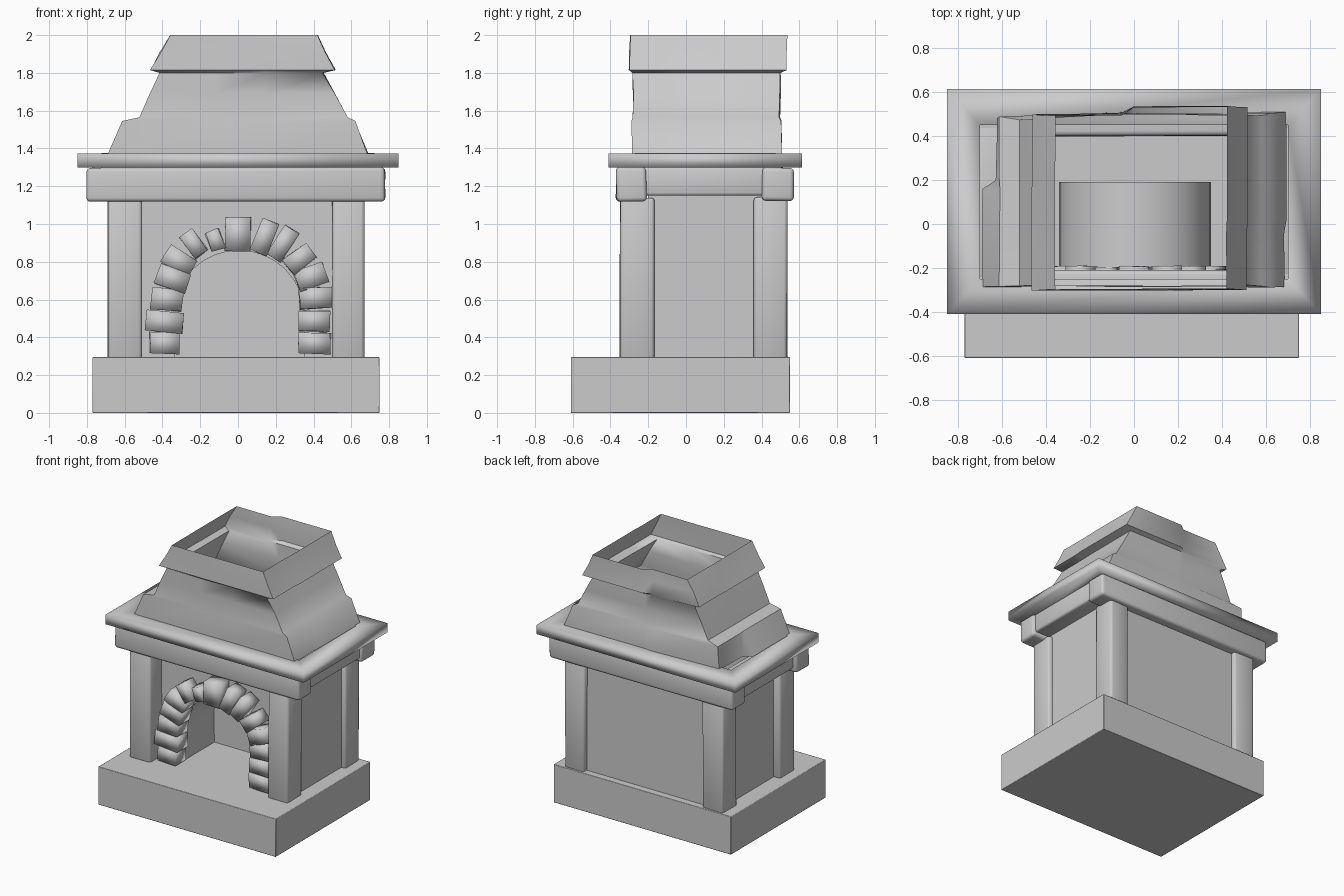
import bpy, bmesh, math, random
from mathutils import Matrix, Vector

if "Cube" in bpy.data.objects:
    bpy.data.objects.remove(bpy.data.objects["Cube"])

random.seed(4)


def finish(name, bm, bevel=0.0, angle=40, segments=2):
    bmesh.ops.recalc_face_normals(bm, faces=bm.faces[:])
    me = bpy.data.meshes.new(name)
    bm.to_mesh(me)
    bm.free()
    ob = bpy.data.objects.new(name, me)
    bpy.context.collection.objects.link(ob)
    if bevel:
        mod = ob.modifiers.new("soft_edges", 'BEVEL')
        mod.width = bevel
        mod.segments = segments
    bpy.ops.object.select_all(action='DESELECT')
    ob.select_set(True)
    bpy.context.view_layer.objects.active = ob
    bpy.ops.object.shade_smooth_by_angle(angle=math.radians(angle))
    return ob


def box(name, x, y, z, bevel=0.0, wobble=0.0, segments=2, angle=180):
    bm = bmesh.new()
    bmesh.ops.create_cube(bm, size=1)
    for v in bm.verts:
        v.co = Vector([a[0] + (c + 0.5) * (a[1] - a[0]) + random.uniform(-wobble, wobble)
                       for c, a in zip(v.co, (x, y, z))])
    return finish(name, bm, bevel, angle, segments)


def loft(name, rings, loop=False, angle=40):
    bm = bmesh.new()
    vs = [[bm.verts.new(p) for p in r] for r in rings]
    if loop:
        vs.append(vs[0])
    for a, b in zip(vs, vs[1:]):
        n = len(a)
        for i in range(n):
            bm.faces.new((a[i], a[(i + 1) % n], b[(i + 1) % n], b[i]))
    return finish(name, bm, 0, angle)


def rect(x0, x1, y0, y1, z):
    return [(x0, y0, z), (x1, y0, z), (x1, y1, z), (x0, y1, z)]


# Hearth base
box("hearth_base", (-0.77, 0.75), (-0.61, 0.55), (0, 0.295), 0.004, angle=60)

# Corner pillars
for label, y in (("front", (-0.35, -0.165)), ("back", (0.36, 0.535))):
    for side, x in (("left", (-0.69, -0.51)), ("right", (0.50, 0.67))):
        box(f"{label}_{side}_pillar", x, y, (0.28, 1.14), 0.018, 0.003)

# Side and back walls, set just behind the pillar faces
box("left_wall", (-0.635, -0.58), (-0.2, 0.42), (0.28, 1.17), angle=40)
box("right_wall", (0.58, 0.635), (-0.2, 0.42), (0.28, 1.17), angle=40)
box("back_wall", (-0.56, 0.56), (0.45, 0.497), (0.28, 1.17), angle=40)

# Front wall with arched opening and the vaulted firebox behind it
N = 16
WALL = -0.205
arch = [(-0.335, 0.28)]
for i in range(N + 1):
    t = math.pi * (1 - i / N)
    arch.append((0.005 + 0.345 * math.cos(t), 0.52 + 0.34 * math.sin(t)))
arch.append((0.35, 0.28))
bm = bmesh.new()
front = [bm.verts.new((x, WALL, z)) for x, z in arch]
rear = [bm.verts.new((x, 0.19, z)) for x, z in arch]
edge = []
for i, (x, z) in enumerate(arch):
    dx, dz = x, z - 0.52
    if i in (0, len(arch) - 1):
        p = (math.copysign(0.58, x), WALL, 0.28)
    else:
        k = min(0.58 / max(abs(dx), 1e-4), 0.64 / max(dz, 1e-4))
        p = (dx * k, WALL, 0.52 + dz * k)
    edge.append(bm.verts.new(p))
for i in range(len(arch) - 1):
    bm.faces.new((front[i], front[i + 1], rear[i + 1], rear[i]))
    bm.faces.new((front[i], edge[i], edge[i + 1], front[i + 1]))
# close the two upper corners left by the radial strip
for s in (-1, 1):
    top = [v for v in edge if abs(v.co.z - 1.16) < 1e-3 and v.co.x * s > 0]
    flank = [v for v in edge if abs(v.co.x - s * 0.58) < 1e-3]
    a = max(top, key=lambda v: v.co.x * s)
    b = max(flank, key=lambda v: v.co.z)
    if a is not b:
        bm.faces.new((a, bm.verts.new((s * 0.58, WALL, 1.16)), b))
bm.faces.new(rear)
finish("front_wall_and_firebox", bm)

# Arch stones: centre x, centre z, radial direction (deg), radial length, width
stones = [(-0.39, 0.37, 178, .155, .115), (-0.39, 0.483, 176, .195, .11),
          (-0.375, 0.60, 174, .165, .115), (-0.345, 0.71, 160, .17, .11),
          (-0.31, 0.805, 148, .165, .105), (-0.235, 0.895, 127, .14, .085),
          (-0.12, 0.915, 110, .11, .075), (0.0, 0.945, 90, .18, .135),
          (0.14, 0.93, 68, .18, .09), (0.24, 0.895, 57, .18, .09),
          (0.325, 0.815, 37, .155, .10), (0.387, 0.72, 20, .16, .11),
          (0.412, 0.61, 4, .175, .11), (0.405, 0.485, 0, .165, .105),
          (0.405, 0.367, 0, .17, .11)]
for i, (x, z, deg, length, width) in enumerate(stones):
    ob = box(f"arch_stone_{i + 1}", (-length / 2, length / 2), (-0.065, 0.065),
             (-width / 2, width / 2), 0, 0.004)
    ob.matrix_world = (Matrix.Translation((x, -0.258, z))
                       @ Matrix.Rotation(-math.radians(deg), 4, 'Y'))

# Lintel beams under the mantel
box("front_lintel", (-0.80, 0.78), (-0.37, -0.21), (1.12, 1.30), 0.022, 0.004, 3)
box("back_lintel", (-0.79, 0.78), (0.40, 0.57), (1.12, 1.30), 0.022, 0.004, 3)
for side, x in (("left", (-0.77, -0.57)), ("right", (0.57, 0.76))):
    box(f"{side}_lintel", x, (-0.25, 0.45), (1.15, 1.30), 0.015)

# Mantel slab: a mitred frame, open in the middle
loft("mantel_frame", [
    rect(-0.70, 0.70, -0.25, 0.45, 1.30),
    rect(-0.85, 0.85, -0.41, 0.613, 1.30),
    rect(-0.85, 0.85, -0.41, 0.613, 1.372),
    rect(-0.70, 0.70, -0.25, 0.45, 1.375)], loop=True, angle=180)


# Hood: an open sheet of three rough tiers with overhanging lips
def tier(left, right, y0, y1, z, step=0.0, rear=0.0):
    r = lambda: random.uniform(-0.004, 0.004)
    pts = [(left, y0), (-0.12, y0), (0.15, y0), (right, y0),
           (right - 0.005, -0.05), (right, 0.02), (right, y1),
           (0.0, y1), (-0.06, y1 - rear), (left + step, y1 - 0.02 - rear / 2),
           (left + step, 0.2), (left, 0.16)]
    return [(x + r(), y + r(), z) for x, y in pts]


loft("hood", [
    tier(-0.69, 0.69, -0.285, 0.505, 1.365, 0.065),
    tier(-0.61, 0.62, -0.285, 0.505, 1.545, 0.0),
    tier(-0.52, 0.58, -0.28, 0.495, 1.565, 0.0),
    tier(-0.465, 0.51, -0.28, 0.50, 1.69),
    tier(-0.415, 0.45, -0.28, 0.50, 1.80),
    tier(-0.465, 0.515, -0.30, 0.53, 1.815, 0, 0.03),
    tier(-0.41, 0.465, -0.30, 0.53, 1.91, 0, 0.04),
    tier(-0.36, 0.42, -0.295, 0.535, 2.0, 0, 0.045)], angle=50)
